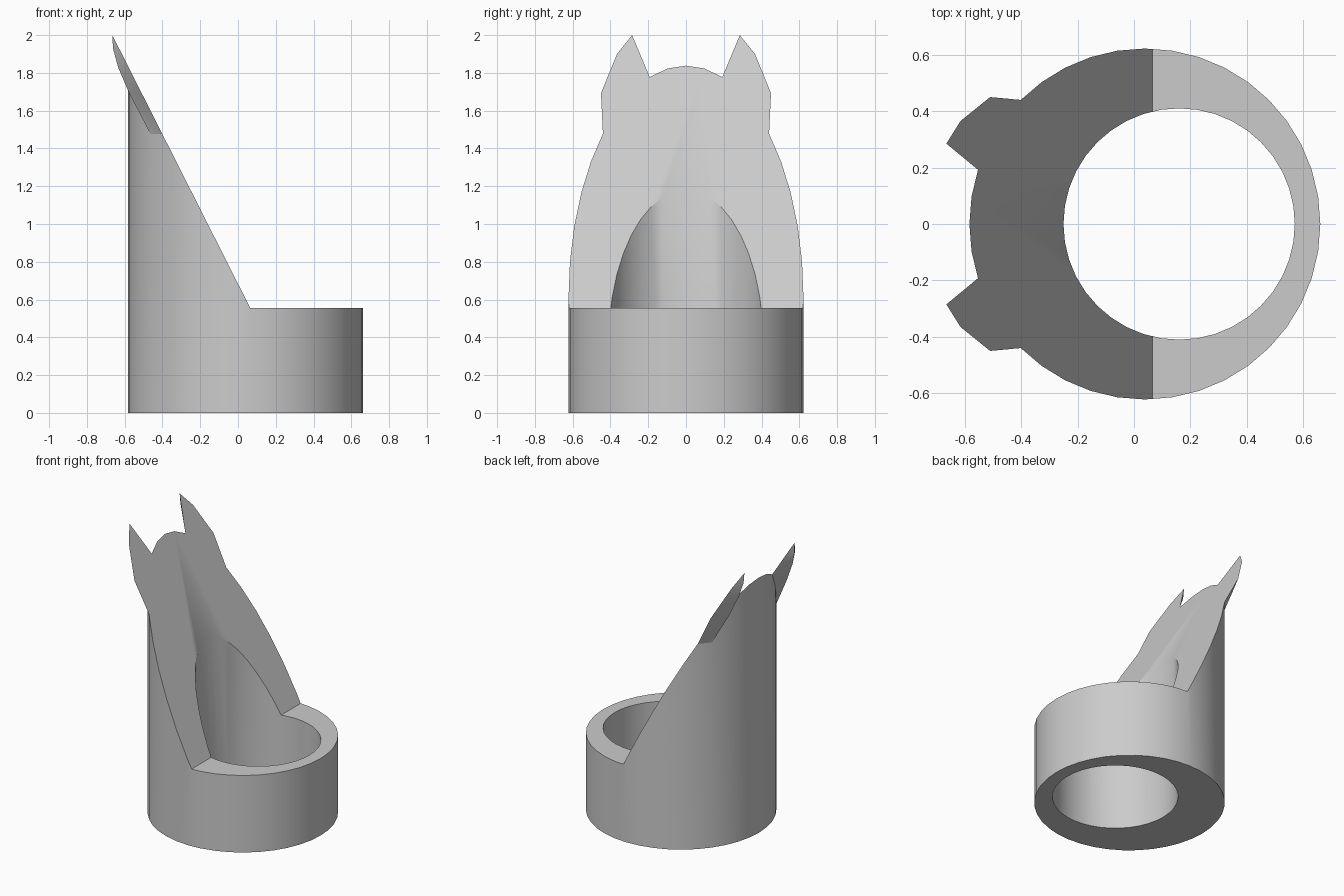
import bpy, bmesh
from math import sin, cos, pi, radians

if "Cube" in bpy.data.objects:
    bpy.data.objects.remove(bpy.data.objects["Cube"])

CX, R = 0.0385, 0.622          # outer cylinder
HX, HR = 0.16, 0.41            # off-centre bore
SIDES = 40
STEP_X, STEP_Z, SLOPE = 0.065, 0.555, 1.979


def slope_z(x):
    return STEP_Z + (STEP_X - x) * SLOPE


def on_slope(x, y):
    return (x, y, slope_z(x))


def finish(bm, name):
    bmesh.ops.recalc_face_normals(bm, faces=bm.faces)
    me = bpy.data.meshes.new(name)
    bm.to_mesh(me)
    bm.free()
    ob = bpy.data.objects.new(name, me)
    bpy.context.collection.objects.link(ob)
    return ob


def smooth(ob, angle=30):
    bpy.ops.object.select_all(action='DESELECT')
    ob.select_set(True)
    bpy.context.view_layer.objects.active = ob
    bpy.ops.object.shade_smooth_by_angle(angle=radians(angle))


# Tube with an off-centre bore
bm = bmesh.new()


def ring(cx, r, z):
    return [bm.verts.new((cx + r * cos(2 * pi * i / SIDES),
                          r * sin(2 * pi * i / SIDES), z)) for i in range(SIDES)]


rings = [ring(CX, R, 0), ring(CX, R, 2.2), ring(HX, HR, 2.2), ring(HX, HR, 0)]
for k in range(4):
    a, b = rings[k], rings[(k + 1) % 4]
    for i in range(SIDES):
        j = (i + 1) % SIDES
        bm.faces.new((a[i], a[j], b[j], b[i]))
body = finish(bm, "body")

# Cutter: everything above the step and the slope
bm = bmesh.new()
profile = [(STEP_X, STEP_Z), (1.2, STEP_Z), (1.2, slope_z(-1)), (-1, slope_z(-1))]
face = bm.faces.new([bm.verts.new((x, -1, z)) for x, z in profile])
ext = bmesh.ops.extrude_face_region(bm, geom=[face])
bmesh.ops.translate(bm, vec=(0, 2, 0),
                    verts=[v for v in ext["geom"] if isinstance(v, bmesh.types.BMVert)])
cutter = finish(bm, "slope_cutter")

mod = body.modifiers.new("slope_cut", 'BOOLEAN')
mod.object = cutter
mod.operation = 'DIFFERENCE'
mod.solver = 'EXACT'
bpy.context.view_layer.objects.active = body
bpy.ops.object.modifier_apply(modifier=mod.name)
bpy.data.objects.remove(cutter)
smooth(body)

# Ears: flat on the slope, with a rounded back running into the wall
arc = [on_slope(CX - R * cos(radians(t)), R * sin(radians(t))) for t in (45, 36, 27, 18)]
front = [on_slope(-0.665, 0.285), on_slope(-0.615, 0.365),
         on_slope(-0.51, 0.45)] + arc            # tip, upper, outer, wall arc
ridge = [(-0.662, 0.29, 1.93), (-0.635, 0.305, 1.83),
         (-0.575, 0.325, 1.69), (-0.455, 0.37, 1.46)]
T, B, C, D, A = 0, 1, 2, 3, 6
R1, R2, R3, R4 = 7, 8, 9, 10
back = [(A, T, R1), (A, R1, R2), (A, R2, R3), (A, R3, R4),
        (T, B, R1), (B, R2, R1), (B, C, R2), (C, R3, R2), (C, D, R3), (D, R4, R3)]
for side, name in ((1, "ear_left"), (-1, "ear_right")):
    bm = bmesh.new()
    vs = [bm.verts.new((x, y * side, z)) for x, y, z in front + ridge]
    bm.faces.new(vs[:7])
    for f in back:
        bm.faces.new([vs[i] for i in f])
    smooth(finish(bm, name), 40)
